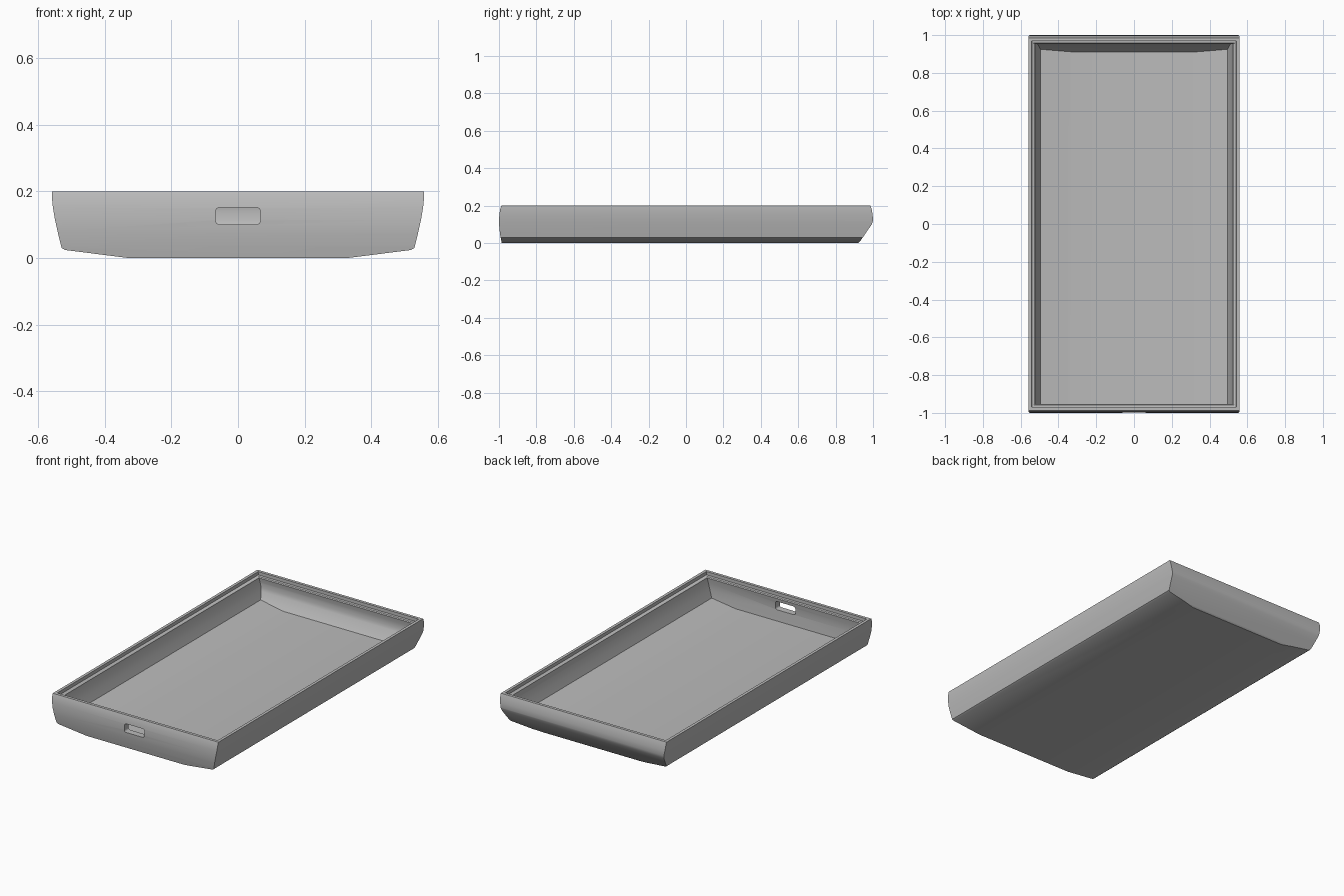
import bpy
import bmesh
import math

if "Cube" in bpy.data.objects:
    bpy.data.objects.remove(bpy.data.objects["Cube"], do_unlink=True)

grey = bpy.data.materials.new("plain grey")
grey.use_nodes = True
colour = (0.5, 0.5, 0.5, 1)
grey.diffuse_color = colour
grey.node_tree.nodes["Principled BSDF"].inputs["Base Color"].default_value = colour


def prism(name, profile, axis, half):
    """Closed profile (u, z) extruded along the x or y axis."""
    bm = bmesh.new()

    def place(u, z, t):
        return (t, u, z) if axis == "x" else (u, t, z)

    face = bm.faces.new([bm.verts.new(place(u, z, -half)) for u, z in profile])
    ext = bmesh.ops.extrude_face_region(bm, geom=[face])
    moved = [g for g in ext["geom"] if isinstance(g, bmesh.types.BMVert)]
    bmesh.ops.translate(bm, verts=moved, vec=place(0, 0, 2 * half))
    bmesh.ops.recalc_face_normals(bm, faces=bm.faces)
    mesh = bpy.data.meshes.new(name)
    bm.to_mesh(mesh)
    bm.free()
    mesh.materials.append(grey)
    obj = bpy.data.objects.new(name, mesh)
    bpy.context.collection.objects.link(obj)
    return obj


def combine(obj, other, operation):
    """Boolean that is applied at once; the second object is used up."""
    mod = obj.modifiers.new("cut", "BOOLEAN")
    mod.operation, mod.solver, mod.object = operation, "EXACT", other
    other.hide_render = True
    bpy.context.view_layer.update()
    graph = bpy.context.evaluated_depsgraph_get()
    result = bpy.data.meshes.new_from_object(obj.evaluated_get(graph))
    obj.modifiers.clear()
    obj.data = result
    bpy.data.objects.remove(other, do_unlink=True)


def mirrored(half):
    return half + [(-u, z) for u, z in reversed(half)]


# Outer shell: width section crossed with length section
width_outer = [(0.33, 0), (0.355, 0.003), (0.52, 0.024), (0.53, 0.03), (0.54, 0.07),
               (0.55, 0.115), (0.556, 0.15), (0.559, 0.18), (0.559, 0.2)]
back_outer = [(0.92, 0), (0.93, 0.008), (0.993, 0.1), (1.0, 0.12), (0.998, 0.15),
              (0.993, 0.18), (0.986, 0.2)]
front_outer = [(-0.987, 0.2), (-0.994, 0.18), (-0.998, 0.15), (-1.0, 0.115),
               (-0.998, 0.08), (-0.993, 0.04), (-0.985, 0)]
tray = prism("tray", mirrored(width_outer), "y", 1.2)
combine(tray, prism("outer_length", back_outer + front_outer, "x", 0.8), "INTERSECT")

# Cavity with a stepped lip below the rim
width_inner = [(0.33, 0.035), (0.355, 0.038), (0.495, 0.056), (0.51, 0.1), (0.52, 0.14),
               (0.525, 0.172), (0.531, 0.177), (0.541, 0.18), (0.543, 0.3)]
back_inner = [(0.908, 0.03), (0.912, 0.036), (0.95, 0.095), (0.957, 0.115), (0.957, 0.145),
              (0.952, 0.172), (0.957, 0.177), (0.968, 0.18), (0.969, 0.3)]
front_inner = [(-0.97, 0.3), (-0.969, 0.18), (-0.958, 0.177), (-0.953, 0.172),
               (-0.958, 0.14), (-0.959, 0.1), (-0.952, 0.03)]
cavity = prism("cavity", mirrored(width_inner), "y", 1.2)
combine(cavity, prism("inner_length", back_inner + front_inner, "x", 0.8), "INTERSECT")
combine(tray, cavity, "DIFFERENCE")

# Rounded slot through the front wall
slot = []
radius = 0.012
for corner, (sx, sz) in enumerate([(1, 1), (-1, 1), (-1, -1), (1, -1)]):
    for step in range(5):
        a = math.radians(90 * corner + 22.5 * step)
        slot.append((sx * (0.067 - radius) + radius * math.cos(a),
                     0.126 + sz * (0.026 - radius) + radius * math.sin(a)))
slot_cutter = prism("slot_cutter", slot, "y", 0.1)
for v in slot_cutter.data.vertices:
    v.co.y -= 0.98
combine(tray, slot_cutter, "DIFFERENCE")

# Smooth curved walls, keep edges crisp
bpy.ops.object.select_all(action="DESELECT")
tray.select_set(True)
bpy.context.view_layer.objects.active = tray
bpy.ops.object.shade_smooth_by_angle(angle=math.radians(28))
